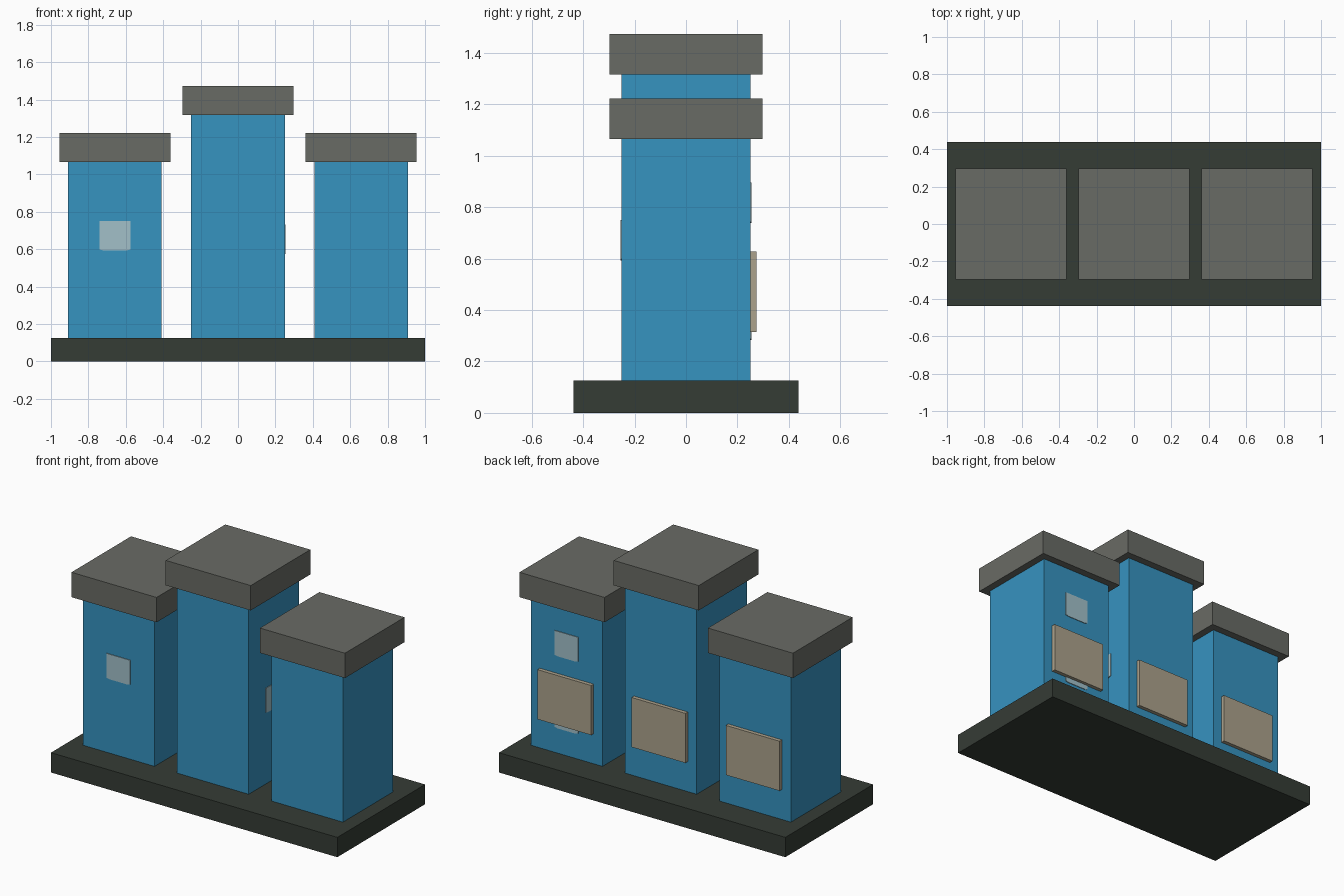
import bpy
import bmesh
from mathutils import Matrix, Vector
from math import pi

cube = bpy.data.objects.get("Cube")
if cube:
    bpy.data.objects.remove(cube, do_unlink=True)


def material(name, rgb):
    """Flat material from display colour, stored as linear."""
    linear = [((c / 255 + 0.055) / 1.055) ** 2.4 for c in rgb] + [1.0]
    mat = bpy.data.materials.new(name)
    mat.use_nodes = True
    mat.diffuse_color = linear
    mat.node_tree.nodes["Principled BSDF"].inputs["Base Color"].default_value = linear
    return mat


BLUE = material("blue_wall", (54, 147, 192))
GREY = material("grey_cap", (105, 107, 101))
DARK = material("dark_base", (53, 60, 53))
TAN = material("tan_panel", (172, 162, 140))
PALE = material("pale_window", (162, 192, 201))


def add_object(name, bm, mat):
    bmesh.ops.recalc_face_normals(bm, faces=bm.faces)
    mesh = bpy.data.meshes.new(name)
    bm.to_mesh(mesh)
    bm.free()
    mesh.materials.append(mat)
    obj = bpy.data.objects.new(name, mesh)
    bpy.context.collection.objects.link(obj)
    return obj


def box(name, x, y, z, mat):
    """Box from (min, max) ranges on each axis."""
    size = [b - a for a, b in (x, y, z)]
    centre = Vector([(a + b) / 2 for a, b in (x, y, z)])
    bm = bmesh.new()
    bmesh.ops.create_cube(bm, size=1, matrix=Matrix.Translation(centre) @ Matrix.Diagonal((*size, 1)))
    return add_object(name, bm, mat)


def window(name, location, turn):
    """Thin plate facing -y before turning, bottom corners slightly clipped."""
    w, h, clip, depth = 0.083, 0.079, 0.02, 0.004
    outline = [(-w, h), (w, h), (w, -h + 0.005), (w - clip, -h), (clip - w, -h), (-w, -h + 0.005)]
    bm = bmesh.new()
    face = bm.faces.new([bm.verts.new((px, 0, pz)) for px, pz in outline])
    result = bmesh.ops.extrude_face_region(bm, geom=[face])
    moved = [v for v in result["geom"] if isinstance(v, bmesh.types.BMVert)]
    bmesh.ops.translate(bm, verts=moved, vec=(0, -depth, 0))
    obj = add_object(name, bm, PALE)
    obj.location = location
    obj.rotation_euler.z = turn


# Base slab
BASE_TOP = 0.125
box("base", (-1, 1), (-0.4375, 0.4375), (0, BASE_TOP), DARK)

# Towers with caps and back panels
SIDE = 0.658
HALF, CAP, CAP_H = 0.25, 0.297, 0.157
for label, cx, top in (("right", -SIDE, 1.065), ("middle", 0, 1.316), ("left", SIDE, 1.065)):
    box(label + "_tower", (cx - HALF, cx + HALF), (-HALF, HALF), (BASE_TOP, top), BLUE)
    box(label + "_cap", (cx - CAP, cx + CAP), (-CAP, CAP), (top, top + CAP_H), GREY)
    box(label + "_back_panel", (cx - 0.188, cx + 0.188), (HALF, 0.274), (0.315, 0.628), TAN)

# Windows
window("right_tower_front_window", (-SIDE, -HALF, 0.672), 0)
window("middle_tower_side_window", (HALF, 0, 0.652), pi / 2)
window("left_tower_upper_window", (SIDE, HALF, 0.817), pi)
window("left_tower_lower_window", (SIDE, HALF, 0.362), pi)
